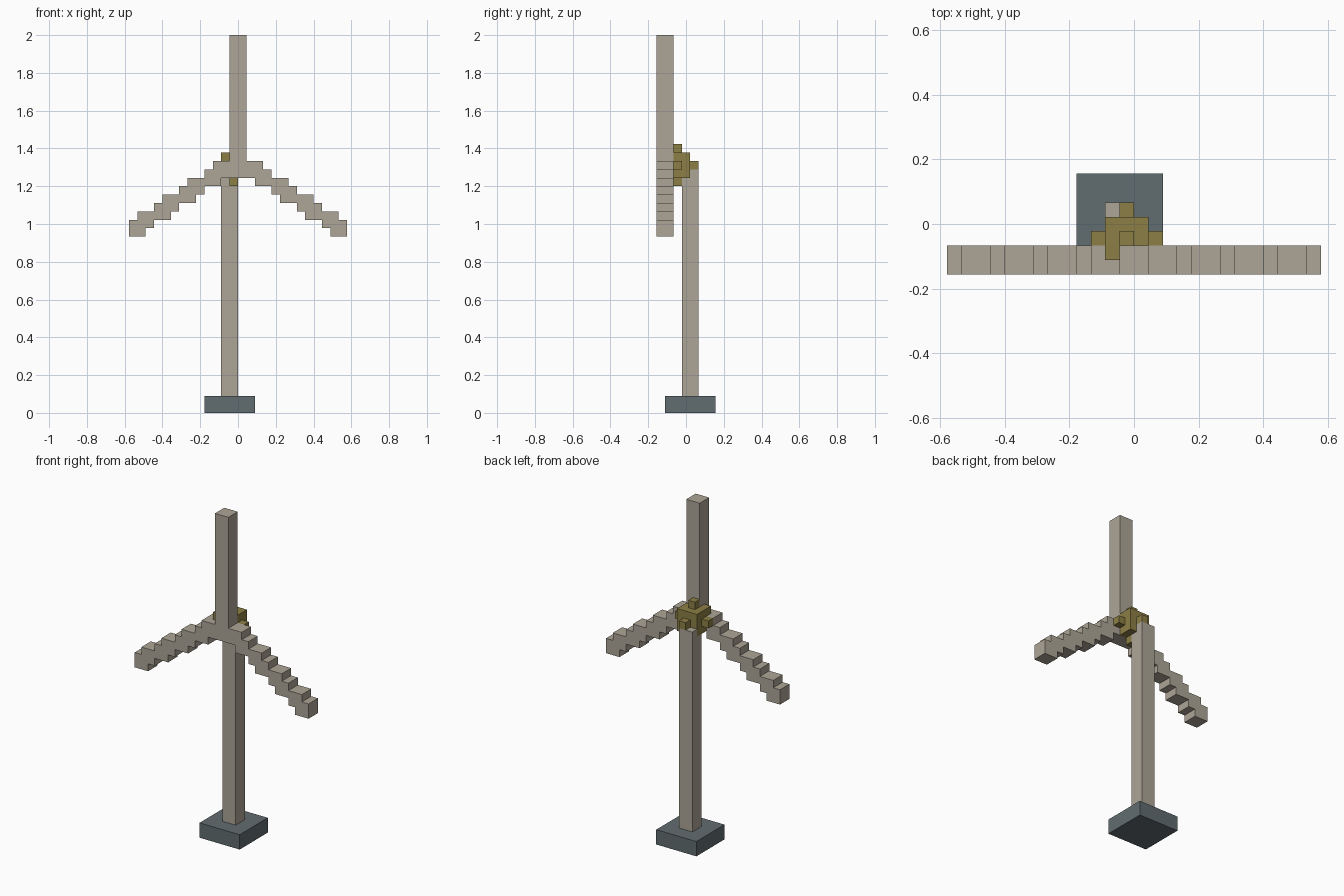
import bpy, bmesh
from mathutils import Vector

if "Cube" in bpy.data.objects:
    bpy.data.objects.remove(bpy.data.objects["Cube"])

V = 2 / 45  # one voxel; all sizes below are in voxels


def material(name, color):
    m = bpy.data.materials.new(name)
    m.diffuse_color = (*color, 1)
    m.use_nodes = True
    m.node_tree.nodes["Principled BSDF"].inputs["Base Color"].default_value = m.diffuse_color
    return m


STONE = material("pale_stone", (0.42, 0.38, 0.31))
GOLD = material("dull_gold", (0.26, 0.21, 0.06))
SLATE = material("slate", (0.12, 0.15, 0.16))


def finish(name, bm, mat):
    bmesh.ops.recalc_face_normals(bm, faces=bm.faces)
    bmesh.ops.scale(bm, vec=(V, V, V), verts=bm.verts)
    me = bpy.data.meshes.new(name)
    bm.to_mesh(me)
    bm.free()
    me.materials.append(mat)
    bpy.context.collection.objects.link(bpy.data.objects.new(name, me))


def boxes(name, mat, spans):
    bm = bmesh.new()
    for lo, hi in spans:
        lo, hi = Vector(lo), Vector(hi)
        vs = bmesh.ops.create_cube(bm, size=1)["verts"]
        bmesh.ops.scale(bm, vec=hi - lo, verts=vs)
        bmesh.ops.translate(bm, vec=(lo + hi) / 2, verts=vs)
    finish(name, bm, mat)


def extrusion(name, mat, points, offset):
    bm = bmesh.new()
    face = bm.faces.new([bm.verts.new(p) for p in points])
    ext = bmesh.ops.extrude_face_region(bm, geom=[face], use_keep_orig=True)
    bmesh.ops.translate(bm, vec=offset, verts=[
        v for v in ext["geom"] if isinstance(v, bmesh.types.BMVert)])
    finish(name, bm, mat)


# Base block
boxes("base", SLATE, [((-4, -2.5, 0), (2, 3.5, 2))])

# Tower, notched at the top to seat the hub
tower = [(-0.5, 2), (1.5, 2), (1.5, 29), (0.5, 29), (0.5, 28), (-0.5, 28)]
extrusion("tower", STONE, [(-2, y, z) for y, z in tower], (2, 0, 0))

# Hub: stepped ball with nubs on each axis
boxes("hub", GOLD, [
    ((-2, -1.5, 28), (1, 0.5, 31)),
    ((-3, -1.5, 29), (2, -0.5, 30)),
    ((-1, -1.5, 27), (0, -0.5, 32)),
    ((-1, 0.5, 29), (0, 1.5, 30)),
    ((-2, -2.5, 30), (-1, -1.5, 31)),
])

# Rotor: upright blade and two stair-stepped drooping blades
half = [(1, 45), (1, 30)]
for i, x in enumerate((3, 4, 6, 7, 9, 10, 12, 13)):
    half += [(x, 30 - i), (x, 29 - i if x < 13 else 21)]
for i, x in enumerate((11, 10, 8, 7, 5, 4, 2)):
    half += [(x, 21 + i), (x, 22 + i)]
outline = half + [(-x, z) for x, z in reversed(half)]
extrusion("rotor", STONE, [(x, -3.5, z) for x, z in outline], (0, 2, 0))
